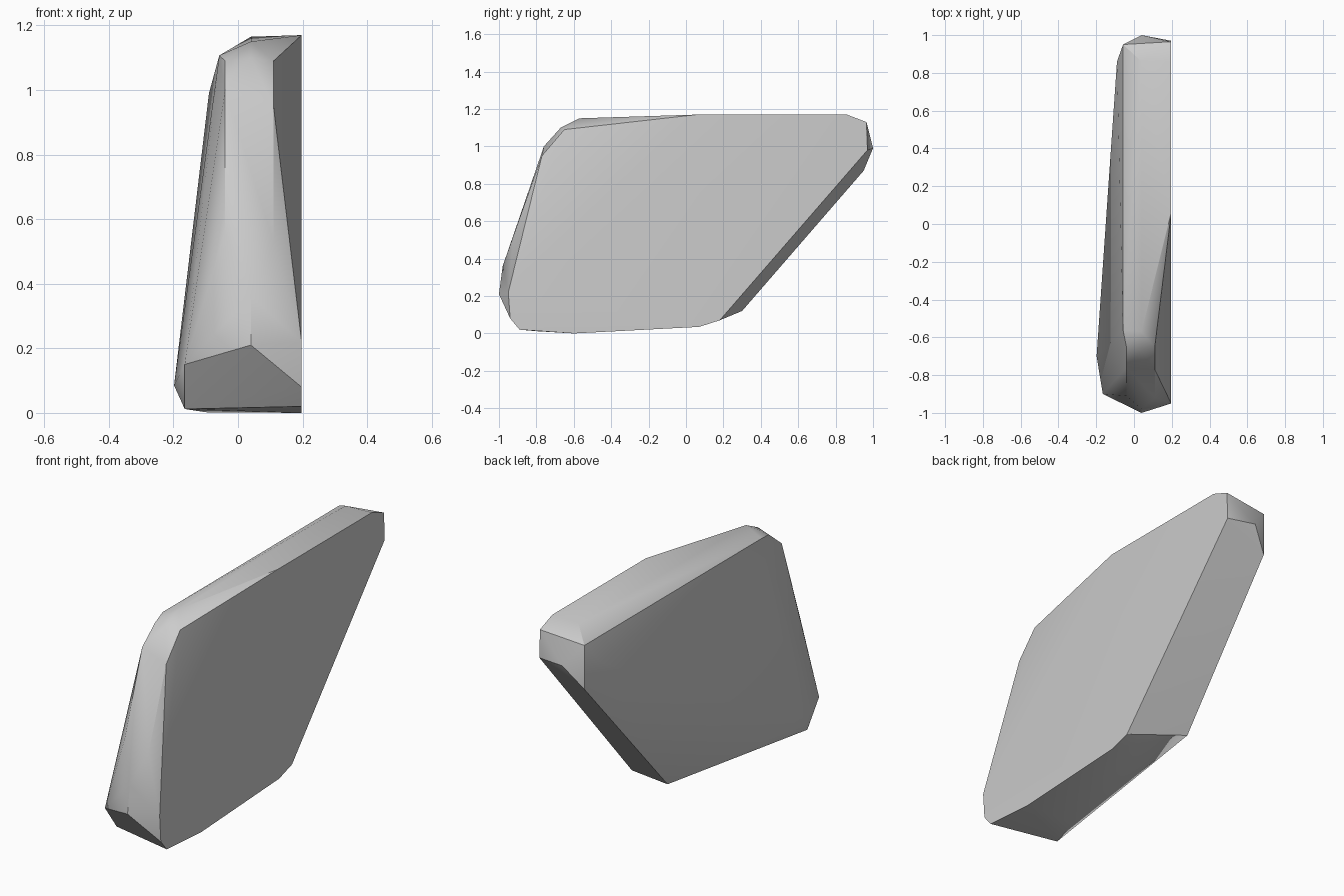
import bpy
import bmesh
from math import radians

default_cube = bpy.data.objects.get("Cube")
if default_cube:
    bpy.data.objects.remove(default_cube, do_unlink=True)


def make_material(name, colour):
    material = bpy.data.materials.new(name)
    material.use_nodes = True
    material.diffuse_color = colour
    material.node_tree.nodes["Principled BSDF"].inputs["Base Color"].default_value = colour
    return material


def section(x, outline):
    """Place a side outline of (y, z) points at one x position."""
    return [(x, y, z) for y, z in outline]


def convex_slab(name, points, material):
    """Wrap the sections in one closed convex skin."""
    mesh = bpy.data.meshes.new(name)
    bm = bmesh.new()
    for point in points:
        bm.verts.new(point)
    hull = bmesh.ops.convex_hull(bm, input=bm.verts)
    unused = {v for v in hull["geom_interior"] if isinstance(v, bmesh.types.BMVert)}
    bmesh.ops.delete(bm, geom=list(unused), context="VERTS")
    bmesh.ops.dissolve_limit(bm, angle_limit=radians(1),
                             verts=bm.verts, edges=bm.edges)
    bmesh.ops.recalc_face_normals(bm, faces=bm.faces)
    bm.to_mesh(mesh)
    bm.free()
    mesh.materials.append(material)
    slab = bpy.data.objects.new(name, mesh)
    bpy.context.collection.objects.link(slab)
    bpy.ops.object.select_all(action="DESELECT")
    slab.select_set(True)
    bpy.context.view_layer.objects.active = slab
    bpy.ops.object.shade_smooth_by_angle(angle=radians(30))
    return slab


# Flat left side
points = section(0.197, [(-0.94, 0.08), (-0.95, 0.22), (-0.89, 0.02), (-0.6, 0),
                         (0.07, 0.035), (0.18, 0.07), (0.97, 0.98),
                         (0.965, 1.13), (0.86, 1.17), (0.06, 1.17)])
# Tapered front upper corner on the left
points += section(0.11, [(-0.65, 1.09), (-0.77, 0.95), (-0.92, 0.53)])
# Crest running around the rim
points += section(0.04, [(-1, 0.21), (-0.98, 0.36), (-0.57, 1.15),
                         (-0.67, 1.1), (0.86, 1.165), (1, 0.99)])
# Upper edge and back end of the right side
points += section(-0.04, [(-0.76, 1), (-0.91, 0.56), (-0.65, 1.09)])
points += section(-0.058, [(-0.56, 1.107), (0.95, 1.107), (0.95, 0.87)])
points += section(-0.09, [(0.86, 0.99)])
# Wide foot on the right
points += section(-0.1, [(0.3, 0.12), (-0.6, 0.002)])
points += section(-0.165, [(-0.9, 0.15), (-0.8, 0.012)])
points += section(-0.198, [(-0.7, 0.085)])

stone = make_material("stone_grey", (0.6, 0.6, 0.6, 1))
convex_slab("stone_slab", points, stone)
